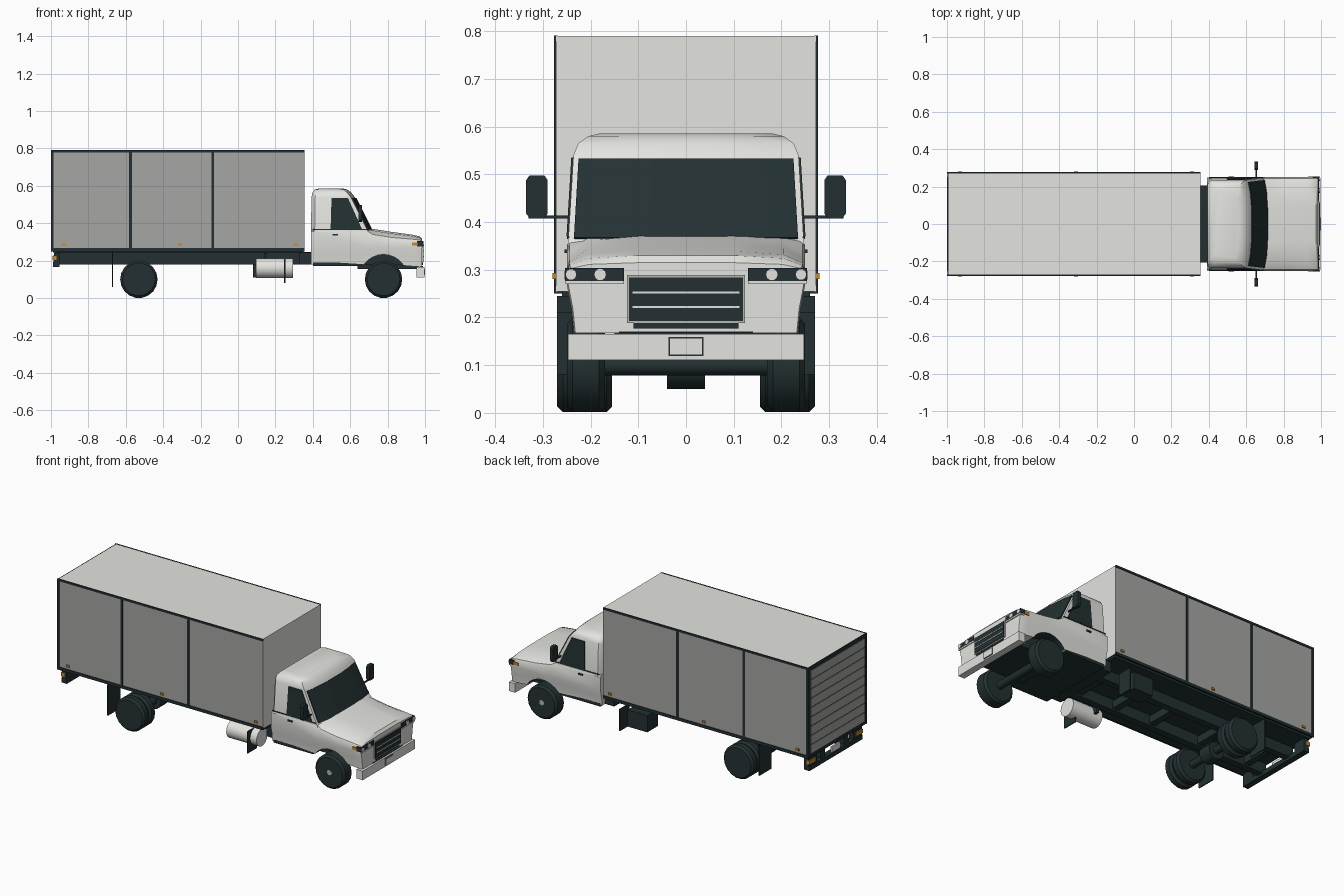
import bpy, bmesh, math
from mathutils import Matrix, Vector

cube = bpy.data.objects.get("Cube")
if cube:
    bpy.data.objects.remove(cube, do_unlink=True)


def material(name, r, g, b):
    m = bpy.data.materials.new(name)
    m.use_nodes = True
    m.diffuse_color = (r, g, b, 1)
    m.node_tree.nodes["Principled BSDF"].inputs["Base Color"].default_value = (r, g, b, 1)
    return m


WHITE = material("white paint", .77, .77, .74)
GREY = material("panel grey", .38, .38, .37)
DARK = material("dark trim", .017, .03, .032)
METAL = material("wheel metal", .48, .48, .46)
AMBER = material("amber lens", .6, .25, .02)


def finish(name, bm, mats, angle=None):
    bmesh.ops.recalc_face_normals(bm, faces=bm.faces)
    me = bpy.data.meshes.new(name)
    bm.to_mesh(me)
    bm.free()
    ob = bpy.data.objects.new(name, me)
    bpy.context.collection.objects.link(ob)
    for m in (mats if isinstance(mats, list) else [mats]):
        me.materials.append(m)
    if angle:
        smooth(ob, angle)
    return ob


def smooth(ob, angle):
    bpy.ops.object.select_all(action='DESELECT')
    ob.select_set(True)
    bpy.context.view_layer.objects.active = ob
    bpy.ops.object.shade_smooth_by_angle(angle=math.radians(angle))


def box(name, x, y, z, mat):
    bm = bmesh.new()
    bmesh.ops.create_cube(bm, size=1)
    for v in bm.verts:
        v.co = Vector([(r[0] + r[1]) / 2 + c * (r[1] - r[0]) for r, c in zip((x, y, z), v.co)])
    return finish(name, bm, mat)


def pair(name, x, y, z, mat):
    # matching boxes on the two sides of the truck
    box(name + "_left", x, y, z, mat)
    box(name + "_right", x, (-y[1], -y[0]), z, mat)


def cylinder(name, centre, radius, length, axis, mat, sides=24):
    bm = bmesh.new()
    rot = Matrix.Rotation(math.pi / 2, 4, 'Y' if axis == 'X' else 'X')
    bmesh.ops.create_cone(bm, cap_ends=True, segments=sides, radius1=radius, radius2=radius,
                          depth=length, matrix=Matrix.Translation(centre) @ rot)
    return finish(name, bm, mat, 40)


def loft(name, rings, mats, closed=True, angle=None):
    bm = bmesh.new()
    rows = [[bm.verts.new(p) for p in ring] for ring in rings]
    n = len(rows[0])
    for a, b in zip(rows, rows[1:]):
        for i in range(n if closed else n - 1):
            j = (i + 1) % n
            bm.faces.new((a[i], a[j], b[j], b[i]))
    if closed:
        bm.faces.new(rows[0])
        bm.faces.new(rows[-1])
    return finish(name, bm, mats, angle)


def sheet(name, rings, mat):
    ob = loft(name, rings, mat, closed=False)
    mod = ob.modifiers.new("thickness", 'SOLIDIFY')
    mod.thickness, mod.offset = .008, 0
    return ob


def lathe(name, x, y, z, side, profile, mat, sides=18):
    # profile pairs are (outward offset, radius), turned about the axle
    rings = [[(x + r * math.cos(k * math.tau / sides), side * (y + o),
               z + r * math.sin(k * math.tau / sides)) for k in range(sides)] for o, r in profile]
    return loft(name, rings, mat, angle=35)


# Cargo box with grey side panels
cargo = box("cargo_box", (-.992, .355), (-.273, .273), (.255, .79), [WHITE, GREY, DARK])
for p in cargo.data.polygons:
    p.material_index = 1 if abs(p.normal.y) > .5 else 2 if p.normal.z < -.5 else 0
for i, x in enumerate((-.993, -.575, -.135)):
    pair(f"side_post_{i}", (x - .007, x + .007), (.271, .277), (.255, .788), DARK)
pair("top_side_rail", (-1, .355), (.269, .277), (.779, .791), DARK)
pair("bottom_side_rail", (-1, .355), (.269, .277), (.25, .267), DARK)
box("cargo_floor", (-.99, .35), (-.26, .26), (.243, .256), DARK)
for i, x in enumerate((-.93, -.31, .31)):
    pair(f"side_marker_{i}", (x - .01, x + .01), (.272, .28), (.281, .293), AMBER)

# Roller door made of slats over a dark frame
box("rear_frame", (-.997, -.99), (-.276, .276), (.25, .79), DARK)
slats, low, high = 9, .27, .768
step = (high - low) / slats
for i in range(slats):
    box(f"door_slat_{i}", (-1, -.993), (-.252, .252),
        (low + i * step + .003, low + (i + 1) * step - .003), GREY)
box("door_latch", (-1, -.995), (-.03, .03), (.285, .31), METAL)

# Chassis
pair("frame_rail", (-.98, .95), (.09, .13), (.18, .245), DARK)
for i, x in enumerate((-.85, -.53, -.2, .05, .3)):
    box(f"cross_member_{i}", (x - .02, x + .02), (-.1, .1), (.19, .235), DARK)
box("cab_gap_deck", (.33, .45), (-.205, .205), (.18, .243), DARK)
box("cab_floor", (.4, .66), (-.235, .235), (.172, .19), DARK)
box("engine_underside", (.64, .965), (-.15, .15), (.155, .24), DARK)
box("rear_bumper", (-.99, -.955), (-.25, .25), (.165, .192), DARK)
pair("rear_light_bracket", (-.985, -.955), (.17, .25), (.19, .24), DARK)
pair("rear_light", (-.992, -.97), (.19, .252), (.203, .226), AMBER)
box("rear_plate", (-.99, -.98), (-.04, .04), (.195, .228), WHITE)
pair("rear_mudflap", (-.674, -.668), (.155, .27), (.06, .245), DARK)
pair("front_mudflap", (.247, .253), (.18, .27), (.08, .21), DARK)
cylinder("fuel_tank", (.195, -.195, .16), .052, .2, 'X', WHITE)
pair("tank_bracket", (.14, .155), (.12, .15), (.15, .24), DARK)
box("battery_box", (.08, .21), (.15, .25), (.11, .21), DARK)

# Wheels and axles
HUB = [(-.03, .055), (-.008, .055), (-.012, .046), (-.02, .042), (-.018, .022), (-.002, .016)]


def tyre(name, x, y, width, side):
    h = width / 2
    lathe(name, x, y, .1, side, [(-h, .056), (-h, .088), (-h + .012, .1),
                                 (h - .012, .1), (h, .088), (h, .056)], DARK)


for side, label in ((1, "left"), (-1, "right")):
    tyre("front_tyre_" + label, .778, .21, .08, side)
    lathe("front_hub_" + label, .778, .252, .1, side, HUB, METAL)
    tyre("rear_outer_tyre_" + label, -.53, .243, .054, side)
    tyre("rear_inner_tyre_" + label, -.53, .182, .054, side)
    lathe("rear_hub_" + label, -.53, .268, .1, side, HUB, METAL)
for name, x in (("front_axle", .778), ("rear_axle", -.53)):
    cylinder(name, (x, 0, .1), .022, .42, 'Y', DARK, 10)
cylinder("differential", (-.53, 0, .1), .05, .08, 'Y', DARK, 12)


# Lower cab and bonnet
def body_ring(x, w, bottom, top, drop):
    half = [(w * .94, bottom), (w * .96, bottom + .05), (w, .27), (w, top - drop * 1.7),
            (w * .975, top - drop), (w * .82, top - drop * .3), (w * .4, top)]
    return [(x, y, z) for y, z in half] + [(x, -y, z) for y, z in reversed(half)]


body = loft("cab_lower_body", [body_ring(*s) for s in (
    (.39, .248, .18, .372, .01), (.69, .25, .18, .372, .012), (.72, .25, .18, .37, .03),
    (.82, .25, .18, .354, .03), (.93, .25, .17, .339, .024), (.972, .25, .168, .33, .02),
    (.985, .247, .168, .315, .012))], [WHITE, DARK])
for side in (1, -1):
    cutter = cylinder("wheel_arch_cutter", (.778, side * .26, .105), .128, .2, 'Y', [WHITE, DARK], 28)
    for p in cutter.data.polygons:
        p.material_index = 1
    cutter.hide_render = True
    mod = body.modifiers.new("arch", 'BOOLEAN')
    mod.operation, mod.solver, mod.object = 'DIFFERENCE', 'EXACT', cutter
    bpy.context.view_layer.objects.active = body
    bpy.ops.object.modifier_apply(modifier=mod.name)
    bpy.data.objects.remove(cutter, do_unlink=True)
smooth(body, 32)


# Upper cab
def cab_ring(z, back, front, w):
    half = [(back, w * .9), (back + .02, w), (front - .022, w), (front - .008, w * .7), (front, w * .3)]
    return [(x, y, z) for x, y in half] + [(x, -y, z) for x, y in reversed(half)]


loft("cab_upper_body", [cab_ring(*s) for s in (
    (.34, .39, .725, .248), (.36, .39, .715, .247), (.54, .393, .625, .236),
    (.565, .398, .605, .226), (.58, .41, .585, .205), (.586, .435, .56, .18))], WHITE, angle=40)


# Windows lie on the cab surface
def screen_row(z):
    t = (z - .36) / .18
    front, w = .715 - .09 * t + .002, .247 - .011 * t
    return [(front - d, w * f, z) for d, f in
            ((.019, .95), (.008, .7), (0, .3), (0, -.3), (.008, -.7), (.019, -.95))]


sheet("windscreen", [screen_row(.366), screen_row(.532)], DARK)
for side, label in ((1, "left"), (-1, "right")):
    sheet("side_window_" + label, [[(.495, side * .2465, .37), (.662, side * .2465, .37)],
                                   [(.5, side * .2365, .535), (.588, side * .2365, .535)]], DARK)
pair("belt_line", (.4, .69), (.244, .25), (.365, .37), DARK)
pair("door_handle", (.505, .535), (.248, .255), (.335, .343), DARK)

# Mirrors
pair("mirror_arm", (.65, .658), (.235, .33), (.408, .414), DARK)
for side, label in ((1, "left"), (-1, "right")):
    outline = [(.297, .408), (.328, .408), (.335, .418), (.335, .488),
               (.328, .498), (.297, .498), (.29, .488), (.29, .418)]
    loft("mirror_" + label, [[(x, side * y, z) for y, z in outline] for x in (.643, .664)], DARK)

# Grille
box("grille_surround", (.98, .989), (-.124, .124), (.188, .289), METAL)
box("grille", (.98, .992), (-.119, .119), (.193, .284), DARK)
for i, z in enumerate((.222, .252)):
    box(f"grille_bar_{i}", (.99, .995), (-.112, .112), (z - .002, z + .002), WHITE)
box("lower_grille", (.98, .989), (-.11, .11), (.177, .189), DARK)
box("bumper_gap", (.975, .988), (-.14, .14), (.167, .171), DARK)

# Head lamps
pair("lamp_panel", (.958, .99), (.13, .254), (.277, .304), DARK)
pair("lamp_trim", (.962, .99), (.13, .253), (.27, .277), WHITE)
pair("corner_indicator", (.93, .96), (.245, .255), (.28, .297), AMBER)
for side, label in ((1, "left"), (-1, "right")):
    for kind, y, r in (("inner", .18, .013), ("outer", .241, .012)):
        cylinder(f"{kind}_lamp_{label}", (.99, side * y, .29), r, .008, 'X', WHITE, 10)

# Front bumper and plate
box("front_bumper", (.955, .996), (-.247, .247), (.111, .165), WHITE)
box("plate_border", (.99, .998), (-.037, .037), (.119, .159), DARK)
box("plate", (.99, 1), (-.034, .034), (.122, .156), WHITE)
